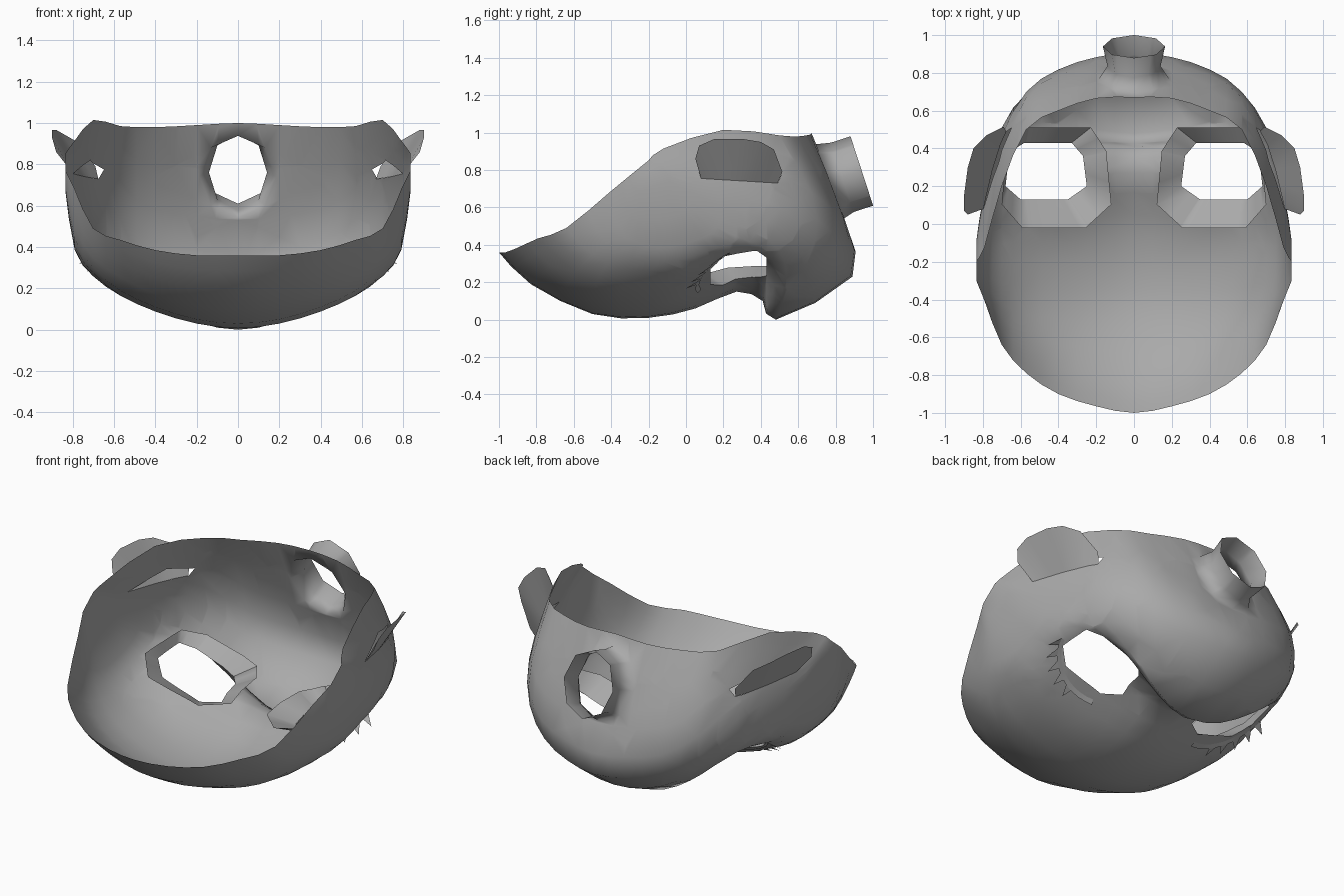
import bpy, bmesh
from math import sin, cos, pi, radians
from mathutils import Vector
from mathutils.bvhtree import BVHTree

default = bpy.data.objects.get("Cube")
if default:
    bpy.data.objects.remove(default)

grey = bpy.data.materials.new("plain grey")
grey.use_nodes = True
grey.diffuse_color = (0.4, 0.4, 0.4, 1)
grey.node_tree.nodes["Principled BSDF"].inputs["Base Color"].default_value = grey.diffuse_color


def finish(bm, name, angle=60):
    mesh = bpy.data.meshes.new(name)
    bm.to_mesh(mesh)
    bm.free()
    mesh.materials.append(grey)
    obj = bpy.data.objects.new(name, mesh)
    bpy.context.collection.objects.link(obj)
    bpy.ops.object.select_all(action='DESELECT')
    obj.select_set(True)
    bpy.context.view_layer.objects.active = obj
    bpy.ops.object.shade_smooth_by_angle(angle=radians(angle))


def refine(seq, mix):
    """Insert a smooth midpoint between each pair of neighbours."""
    out = [seq[0]]
    for i in range(len(seq) - 1):
        a, d = seq[max(i - 1, 0)], seq[min(i + 2, len(seq) - 1)]
        out += [mix(a, seq[i], seq[i + 1], d), seq[i + 1]]
    return out


def mid(a, b, c, d):
    return (b + c) * 0.5625 - (a + d) * 0.0625


def mid_row(*rows):
    return [mid(*pts) for pts in zip(*rows)]


# Slices of the shell from the middle to the side: forehead rim, brow, eye, muzzle, chin, back rim
slices = {
    0: [(-1, .36), (-.83, .19), (-.5, .03), (-.2, .01), (.05, .06), (.27, .15),
        (.41, .1), (.48, 0), (.89, .23), (.85, .53), (.67, 1)],
    .2: [(-.965, .36), (-.8, .2), (-.5, .05), (-.2, .035), (.03, .09), (.27, .2),
         (.42, .17), (.5, .04), (.86, .25), (.84, .55), (.665, .99)],
    .4: [(-.9, .385), (-.76, .25), (-.5, .11), (-.2, .09), (0, .14), (.25, .26),
         (.43, .27), (.53, .16), (.79, .3), (.79, .58), (.6, .98)],
    .57: [(-.79, .435), (-.68, .33), (-.48, .19), (-.2, .165), (0, .2), (.22, .3),
          (.4, .34), (.53, .3), (.69, .42), (.67, .68), (.5, .985)],
    .7: [(-.64, .49), (-.56, .4), (-.42, .3), (-.2, .26), (-.02, .27), (.17, .34),
         (.33, .38), (.44, .43), (.51, .6), (.38, .82), (.2, 1.015)],
    .79: [(-.41, .68), (-.39, .56), (-.32, .44), (-.2, .39), (-.08, .39), (.04, .42),
          (.13, .46), (.18, .54), (.17, .68), (.04, .82), (-.12, .915)],
}
half = [[Vector((x, y, z)) for y, z in pts] for x, pts in slices.items()]
hub = Vector((0, -.24, .82))
half.append([Vector((.835, *(hub.lerp(p, .35)).yz)) for p in half[-1]])
mirrored = [[Vector((-p.x, p.y, p.z)) for p in row] for row in half[:0:-1]]
rows = refine([refine(row, mid) for row in mirrored + half], mid_row)
floor = min(p.z for row in rows for p in row)

# Mask shell
shell = bmesh.new()
grid = [[shell.verts.new(p - Vector((0, 0, floor))) for p in row] for row in rows]
for a, b in zip(grid, grid[1:]):
    for i in range(len(a) - 1):
        shell.faces.new((a[i], a[i + 1], b[i + 1], b[i]))
for row in (grid[0], grid[-1]):
    n = len(row) - 1
    for i in range(n // 2):
        quad = (row[i], row[i + 1], row[n - i - 1], row[n - i])
        shell.faces.new(list(dict.fromkeys(quad)))
bmesh.ops.recalc_face_normals(shell, faces=shell.faces)
skin = BVHTree.FromBMesh(shell)


def cut_hole(bm, outline, axis, centre, reach):
    """Cut a polygon through the shell along axis and return the new open edges."""
    centroid = sum(outline, Vector()) / len(outline)
    planes = []
    for p, q in zip(outline, outline[1:] + outline[:1]):
        normal = (q - p).cross(axis).normalized()
        if normal.dot(centroid - p) > 0:
            normal = -normal
        planes.append((p, normal))
        faces = [f for f in bm.faces if (f.calc_center_median() - centre).length < reach]
        geom = set(faces)
        for f in faces:
            geom.update(f.edges, f.verts)
        bmesh.ops.bisect_plane(bm, geom=list(geom), dist=1e-5, plane_co=p, plane_no=normal)
    before = {e for e in bm.edges if e.is_boundary}
    inside = []
    for f in bm.faces:
        c = f.calc_center_median()
        if (c - centre).length < reach and all((c - p).dot(n) < 0 for p, n in planes):
            inside.append(f)
    bmesh.ops.delete(bm, geom=inside, context='FACES')
    return [e for e in bm.edges if e.is_boundary and e not in before]


def extrude(bm, edges):
    """Extrude open edges; return the new vertices and the new open edges."""
    geom = bmesh.ops.extrude_edge_only(bm, edges=edges)["geom"]
    verts = [v for v in geom if isinstance(v, bmesh.types.BMVert)]
    return verts, [e for e in geom if isinstance(e, bmesh.types.BMEdge) and e.is_boundary]


# Eye holes, each with a flange flaring into the inside
eye = [(.25, .2), (.27, .36), (.33, .43), (.58, .43), (.66, .38), (.68, .2), (.6, .13), (.35, .13)]
ear_hole = [(.08, .755), (.33, .82), (.51, .775), (.49, .73)]
for side in (1, -1):
    outline = [Vector((side * x, y, 0)) for x, y in eye]
    ring = cut_hole(shell, outline, Vector((0, 0, 1)), Vector((side * .45, .27, .3)), .42)
    for v in extrude(shell, ring)[0]:
        v.co.x = side * (.12 + 1.35 * (abs(v.co.x) - .25))
        v.co.y = 1.77 * v.co.y - .25
        v.co.z += .06
    # Openings behind the ears
    outline = [Vector((0, y, z)) for y, z in ear_hole]
    cut_hole(shell, outline, Vector((1, 0, 0)), Vector((side * .72, .3, .78)), .35)

# Mouth tube: a flared foot, a narrow waist and an open end
axis = Vector((0, .95, .31)).normalized()
up = Vector((0, -axis.z, axis.y))
end = Vector((0, .94, .795))


def tube_ring(width, height):
    return [end + Vector((width * sin(k * pi / 4), 0, 0)) + up * height * cos(k * pi / 4)
            for k in range(8)]


ring = cut_hole(shell, tube_ring(.185, .212), axis, Vector((0, .8, .75)), .36)
for back, wide, tall in ((.11, .76, .92), (0, 1.17, 1)):
    verts, ring = extrude(shell, ring)
    for v in verts:
        out = v.co - end
        v.co = end + Vector((out.x * wide, 0, 0)) + up * out.dot(up) * tall - axis * back
finish(shell, "mask_shell", 75)

# Ears: flaps rising outward from the lower edge of each opening
ear_tip = [(.88, .05, .86), (.9, .07, .93), (.9, .15, .965), (.88, .3, .967),
           (.85, .4, .95), (.78, .47, .91), (.69, .515, .79)]
for side, label in ((1, "left"), (-1, "right")):
    bm = bmesh.new()
    root = []
    for i in range(len(ear_tip)):
        t = i / (len(ear_tip) - 1)
        start = Vector((side * 2, .08 + .41 * t, .755 - .025 * t))
        root.append(bm.verts.new(skin.ray_cast(start, Vector((-side, 0, 0)))[0]))
    tips = [bm.verts.new((side * x, y, z)) for x, y, z in ear_tip]
    for i in range(len(root) - 1):
        bm.faces.new((root[i], root[i + 1], tips[i + 1], tips[i]))
    finish(bm, label + "_ear")

    # Eyelashes: a thin lid strip with spikes around the outer corner of the eye
    bm = bmesh.new()

    def around(deg, grow, drop):
        t = radians(deg)
        x, y = .45 + .25 * grow * cos(t), .27 + .2 * grow * sin(t)
        hit = skin.ray_cast(Vector((side * x, y, -1)), Vector((0, 0, 1)))[0]
        return hit - Vector((0, 0, drop))

    angles = range(-110, -9, 10)
    inner = [bm.verts.new(around(a, 1, .004)) for a in angles]
    outer = [bm.verts.new(around(a, 1.1, .015)) for a in angles]
    for i in range(len(inner) - 1):
        bm.faces.new((inner[i], inner[i + 1], outer[i + 1], outer[i]))
    for a in range(-75, -14, 15):
        base = [around(a - 5, 1.08, .012), around(a + 5, 1.08, .012)]
        tip = base[0] + Vector((side * .07 * cos(radians(a)), .06 * sin(radians(a)), -.02))
        bm.faces.new([bm.verts.new(p) for p in base + [tip]])
    finish(bm, label + "_eyelashes")
